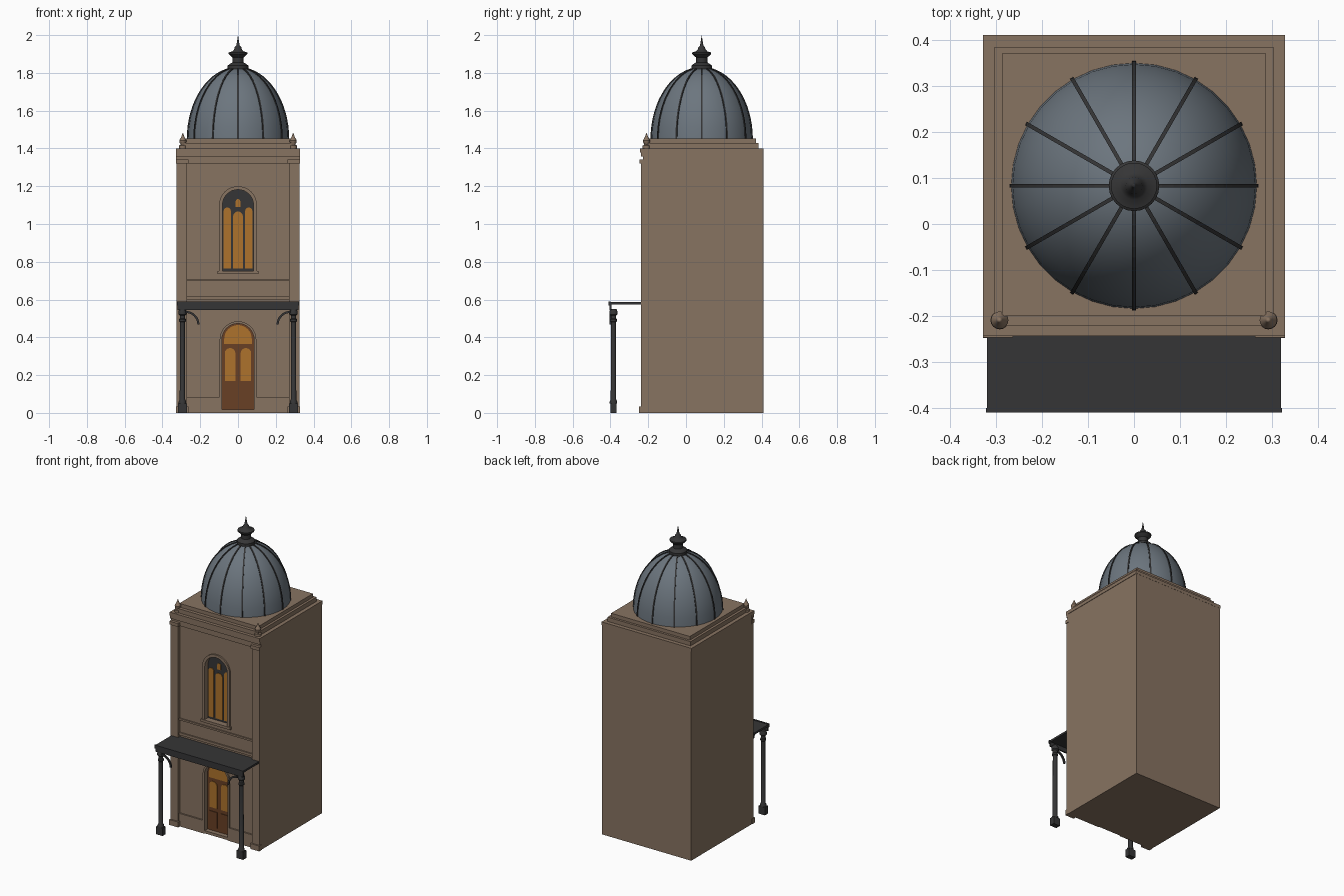
import bpy, bmesh, math

if "Cube" in bpy.data.objects:
    bpy.data.objects.remove(bpy.data.objects["Cube"])

def mat(name, r, g, b):
    m = bpy.data.materials.new(name)
    m.diffuse_color = (r, g, b, 1)
    m.use_nodes = True
    m.node_tree.nodes["Principled BSDF"].inputs["Base Color"].default_value = m.diffuse_color
    return m

STONE = mat("brown_stone", 0.245, 0.172, 0.12)
LEAD = mat("dome_lead", 0.15, 0.18, 0.21)
IRON = mat("dark_iron", 0.036, 0.036, 0.037)
GLASS = mat("amber_glass", 0.42, 0.17, 0.025)
WOOD = mat("door_wood", 0.14, 0.05, 0.018)

def finish(name, bm, m, smooth=None):
    bmesh.ops.recalc_face_normals(bm, faces=bm.faces)
    me = bpy.data.meshes.new(name)
    bm.to_mesh(me)
    bm.free()
    me.materials.append(m)
    o = bpy.data.objects.new(name, me)
    bpy.context.collection.objects.link(o)
    if smooth:
        bpy.ops.object.select_all(action='DESELECT')
        o.select_set(True)
        bpy.context.view_layer.objects.active = o
        bpy.ops.object.shade_smooth_by_angle(angle=math.radians(smooth))
    return o

def box(name, x0, x1, y0, y1, z0, z1, m):
    return prism(name, [(x0, z0), (x0, z1), (x1, z1), (x1, z0)], y0, y1, m)

def prism(name, pts, y0, y1, m):
    """Extrude an x-z outline from y0 to y1."""
    bm = bmesh.new()
    f = bm.faces.new([bm.verts.new((x, y0, z)) for x, z in pts])
    ext = bmesh.ops.extrude_face_region(bm, geom=[f])
    vs = [v for v in ext['geom'] if isinstance(v, bmesh.types.BMVert)]
    bmesh.ops.translate(bm, verts=vs, vec=(0, y1 - y0, 0))
    return finish(name, bm, m)

def lathe(name, prof, cx, cy, n, m, smooth=None):
    """Revolve an (r, z) profile about a vertical axis."""
    bm = bmesh.new()
    vs = [bm.verts.new((cx + r, cy, z)) for r, z in prof]
    es = [bm.edges.new(p) for p in zip(vs, vs[1:])]
    bmesh.ops.spin(bm, geom=vs + es, cent=(cx, cy, 0), axis=(0, 0, 1),
                   angle=2 * math.pi, steps=n, use_duplicate=False)
    bmesh.ops.remove_doubles(bm, verts=bm.verts, dist=1e-5)
    return finish(name, bm, m, smooth)

def arch(w, z0, zs, cx=0.0, n=16):
    """Round-headed outline: half width w, foot z0, springing height zs."""
    arc = [(cx - w * math.cos(math.pi * i / n), zs + w * math.sin(math.pi * i / n))
           for i in range(n + 1)]
    return [(cx - w, z0)] + arc + [(cx + w, z0)]

def arch_frame(name, w_out, w_in, z0, zs, y0, y1, m):
    prism(name, arch(w_out, z0, zs) + arch(w_in, z0, zs)[::-1], y0, y1, m)

# Main block with two arched recesses
WALL = -0.22
body = box("tower_body", -0.325, 0.325, WALL, 0.41, 0, 1.40, STONE)
for nm, w, z0, zs in (("door_cutter", 0.085, 0.015, 0.388), ("window_cutter", 0.082, 0.75, 1.10)):
    c = prism(nm, arch(w, z0, zs), WALL - 0.05, WALL + 0.035, STONE)
    c.hide_render = True
    c.hide_viewport = True
    mod = body.modifiers.new(nm, 'BOOLEAN')
    mod.operation = 'DIFFERENCE'
    mod.object = c
    mod.solver = 'EXACT'

# Plinth, string courses and cornice
for s, side in ((-1, "left"), (1, "right")):
    a, b = sorted((s * 0.095, s * 0.27))
    box("plinth_" + side, a, b, WALL - 0.01, WALL, 0, 0.085, STONE)
    # Corner pilasters with base and capital
    a, b = sorted((s * 0.27, s * 0.325))
    box("pilaster_" + side, a, b, -0.238, WALL, 0, 1.32, STONE)
    a, b = sorted((s * 0.263, s * 0.328))
    box("pilaster_base_" + side, a, b, -0.248, WALL, 0, 0.035, STONE)
    box("pilaster_capital_" + side, a, b, -0.247, WALL, 1.32, 1.342, STONE)
box("string_course_low", -0.27, 0.27, -0.228, WALL, 0.60, 0.617, STONE)
box("string_course_high", -0.27, 0.27, -0.228, WALL, 0.698, 0.71, STONE)
box("cornice_low", -0.328, 0.328, -0.228, WALL, 1.32, 1.357, STONE)
box("cornice_mid", -0.328, 0.328, -0.238, WALL, 1.357, 1.378, STONE)
box("cornice_top", -0.328, 0.328, -0.243, 0.411, 1.378, 1.40, STONE)

# Stepped roof base
box("roof_step_low", -0.303, 0.303, -0.222, 0.385, 1.40, 1.428, STONE)
box("roof_step_high", -0.287, 0.287, -0.2, 0.37, 1.428, 1.452, STONE)

# Entrance door: surround, leaf, fanlight and glazed panels
arch_frame("door_surround", 0.097, 0.085, 0, 0.388, -0.23, WALL, STONE)
prism("door_leaf", arch(0.085, 0.015, 0.388), -0.195, -0.186, WOOD)
prism("door_fanlight", arch(0.073, 0.365, 0.392), -0.199, -0.195, GLASS)
for s, side in ((-1, "left"), (1, "right")):
    prism("door_pane_" + side, arch(0.028, 0.17, 0.315, s * 0.042), -0.199, -0.195, GLASS)
    a, b = sorted((s * 0.014, s * 0.07))
    box("door_panel_" + side, a, b, -0.199, -0.195, 0.04, 0.145, WOOD)
box("door_step", -0.085, 0.085, -0.225, -0.19, 0, 0.018, STONE)

# Upper window: surround, sill, tracery and lights
arch_frame("window_surround", 0.1, 0.082, 0.74, 1.10, -0.23, WALL, STONE)
box("window_sill", -0.108, 0.108, -0.235, -0.19, 0.735, 0.752, STONE)
prism("window_tracery", arch(0.082, 0.75, 1.10), -0.195, -0.186, IRON)
prism("window_light_centre", arch(0.026, 0.765, 1.04), -0.199, -0.195, GLASS)
prism("window_light_top", arch(0.012, 1.09, 1.12), -0.199, -0.195, GLASS)
for s, side in ((-1, "left"), (1, "right")):
    prism("window_light_" + side, arch(0.019, 0.765, 1.068, s * 0.057), -0.199, -0.195, GLASS)

# Dome with twelve ribs
CY, R, Z0, H = 0.083, 0.267, 1.45, 0.378
def dome_pt(i, n, off=0.0):
    a = math.radians(88) * i / n
    return (R + off) * math.cos(a), Z0 + (H + off) * math.sin(a)
lathe("dome", [dome_pt(i, 10) for i in range(11)], 0, CY, 36, LEAD, 20)
bm = bmesh.new()
for k in range(12):
    a = math.pi * k / 6
    ca, sa = math.cos(a), math.sin(a)
    rings = []
    for i in range(17):
        ring = []
        for off, t in ((-0.006, -1), (0.004, -1), (0.004, 1), (-0.006, 1)):
            r, z = dome_pt(i, 16, off)
            t *= 0.0042
            ring.append(bm.verts.new((r * ca - t * sa, CY + r * sa + t * ca, z)))
        rings.append(ring)
    for p, q in zip(rings, rings[1:]):
        for j in range(4):
            bm.faces.new((p[j], p[(j + 1) % 4], q[(j + 1) % 4], q[j]))
    bm.faces.new(rings[0])
    bm.faces.new(rings[-1])
finish("dome_ribs", bm, IRON)

# Turned finial on the dome
lathe("dome_finial", [(0, 1.80), (0.055, 1.815), (0.055, 1.838), (0.042, 1.848), (0.03, 1.855),
      (0.03, 1.882), (0.04, 1.89), (0.05, 1.9), (0.05, 1.908), (0.03, 1.914), (0.02, 1.925),
      (0.018, 1.935), (0.009, 1.945), (0.004, 1.975), (0, 2.0)], 0, CY, 24, IRON, 35)

# Small corner finials on the cornice
for s, side in ((-1, "left"), (1, "right")):
    lathe("corner_finial_" + side, [(0, 1.40), (0.02, 1.40), (0.02, 1.415), (0.011, 1.42),
          (0.018, 1.433), (0.019, 1.443), (0.009, 1.46), (0.006, 1.468), (0, 1.484)],
          s * 0.292, -0.209, 16, STONE, 35)

# Porch canopy with fascia
box("canopy_roof", -0.32, 0.32, -0.408, WALL, 0.574, 0.587, IRON)
box("canopy_fascia", -0.32, 0.32, -0.404, -0.394, 0.545, 0.575, IRON)
box("canopy_gutter", -0.322, 0.322, -0.41, -0.4, 0.568, 0.59, IRON)

# Porch columns and curved brackets
for s, side in ((-1, "left"), (1, "right")):
    x, y = s * 0.294, -0.384
    lathe("porch_column_" + side, [(0, 0.05), (0.02, 0.05), (0.02, 0.06), (0.0145, 0.07),
          (0.0135, 0.48), (0.018, 0.485), (0.018, 0.495), (0.014, 0.5), (0.014, 0.515),
          (0.022, 0.522), (0.022, 0.535), (0.016, 0.55), (0, 0.55)], x, y, 16, IRON, 35)
    box("porch_column_base_" + side, x - 0.024, x + 0.024, y - 0.017, y + 0.017, 0, 0.05, IRON)
    arc = []
    for r, rng in ((0.073, range(9)), (0.062, range(8, -1, -1))):
        for i in rng:
            t = math.pi / 2 * i / 8
            arc.append((s * (0.277 - r * math.sin(t)), 0.467 + r * math.cos(t)))
    prism("porch_bracket_" + side, arc, -0.404, -0.394, IRON)
